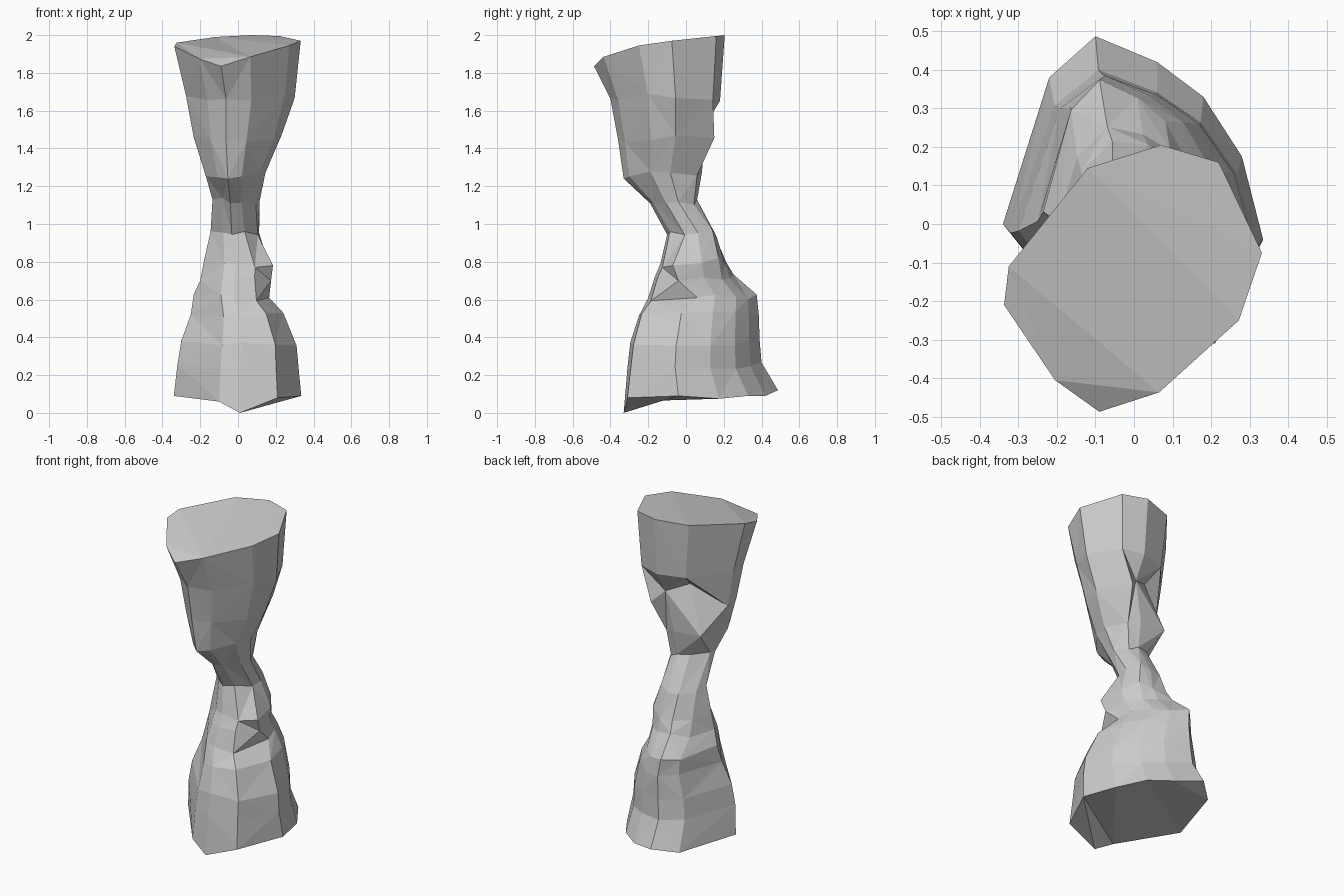
import bpy, bmesh, random

if "Cube" in bpy.data.objects:
    bpy.data.objects.remove(bpy.data.objects["Cube"])

random.seed(4)

# End outlines, counter-clockwise seen from above, starting at the front
BASE = [(.01, -.33, 0), (.21, -.31, .08), (.335, -.04, .09), (.28, .175, .075), (.18, .33, .09),
        (.06, .42, .09), (-.10, .487, .12), (-.22, .38, .09), (-.34, 0, .09), (-.10, -.30, .06)]
TOP = [(-.09, -.487, 1.835), (.065, -.437, 1.885), (.272, -.25, 1.945), (.332, -.075, 1.97),
       (.22, .16, 1.995), (.07, .205, 2.0), (-.12, .145, 1.99), (-.325, -.11, 1.96),
       (-.337, -.21, 1.94), (-.205, -.405, 1.875)]

# Cross-sections between them: height, left, right, front, back
SECTIONS = [(.25, -.32, .32, -.31, .40), (.37, -.30, .31, -.295, .39),
            (.52, -.25, .24, -.25, .385), (.61, -.235, .175, -.20, .375),
            (.72, -.20, .175, -.165, .26), (.80, -.18, .18, -.135, .225),
            (.95, -.145, .12, -.10, .17), (1.12, -.135, .115, -.19, .06),
            (1.26, -.17, .145, -.33, .085), (1.45, -.235, .23, -.36, .15),
            (1.67, -.275, .30, -.40, .18)]

# Chipped corners: (ring, corner) moved to a point
CHIPS = {(4, 2): (.165, .06, .61), (5, 2): (.175, -.04, .70), (6, 2): (.185, -.07, .78),
         (6, 1): (.09, -.125, .77), (9, 6): (-.155, .08, 1.29), (10, 6): (-.05, .03, 1.57),
         (10, 4): (.135, .15, 1.455), (10, 5): (.07, .10, 1.52)}


def normalised(ring):
    """Outline scaled into a 0..1 box."""
    xs, ys = [p[0] for p in ring], [p[1] for p in ring]
    return [((x - min(xs)) / (max(xs) - min(xs)), (y - min(ys)) / (max(ys) - min(ys)))
            for x, y, _ in ring]


def section(z, x0, x1, y0, y1):
    """Blend the end outlines by height and fit them to the section box."""
    t = min(1, max(0, (z - .6) / .55))
    ring = []
    for (ax, ay), (bx, by) in zip(normalised(BASE), normalised(TOP)):
        u, v = ax + (bx - ax) * t, ay + (by - ay) * t
        ring.append((x0 + (x1 - x0) * u, y0 + (y1 - y0) * v, z + random.uniform(-.02, .02)))
    return ring


# Waisted faceted column: loft all rings with alternating triangles
bm = bmesh.new()
rings = [[bm.verts.new(p) for p in r] for r in [BASE] + [section(*s) for s in SECTIONS] + [TOP]]
for (j, i), point in CHIPS.items():
    rings[j][i].co = point
n = len(BASE)
for j, (lo, hi) in enumerate(zip(rings, rings[1:])):
    for i in range(n):
        k = (i + 1) % n
        a, b, c, d = lo[i], lo[k], hi[k], hi[i]
        tris = [(a, b, c), (a, c, d)] if (i + j) % 2 else [(a, b, d), (b, c, d)]
        for tri in tris:
            bm.faces.new(tri)

# Closed base and slanted top
caps = [bm.faces.new(rings[0][::-1]), bm.faces.new(rings[-1])]
bmesh.ops.triangulate(bm, faces=caps)
bmesh.ops.recalc_face_normals(bm, faces=bm.faces)

mesh = bpy.data.meshes.new("waisted_column")
bm.to_mesh(mesh)
bm.free()
bpy.context.collection.objects.link(bpy.data.objects.new("waisted_column", mesh))
